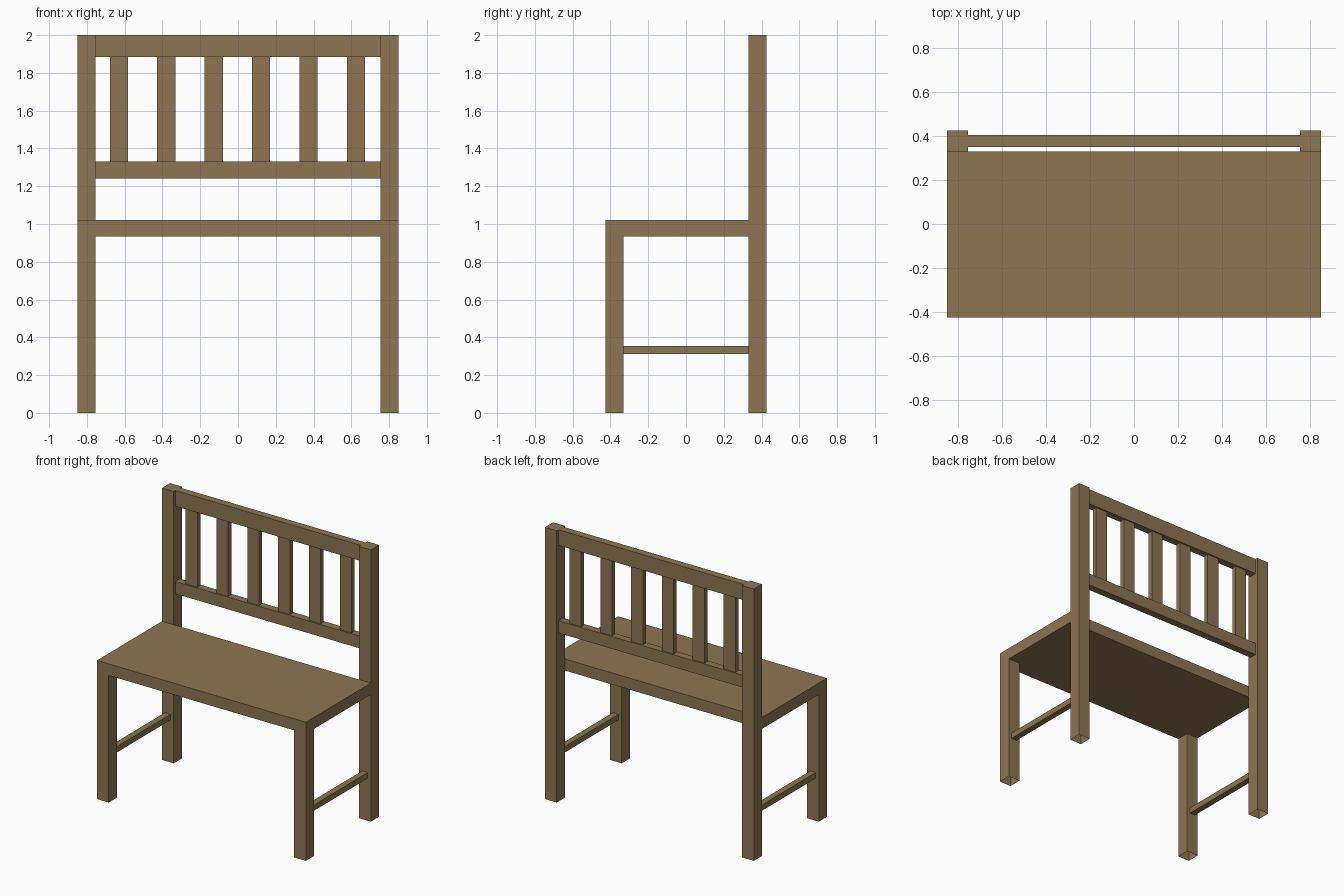
import bpy, bmesh

if "Cube" in bpy.data.objects:
    bpy.data.objects.remove(bpy.data.objects["Cube"])

wood = bpy.data.materials.new("brown wood")
wood.diffuse_color = (0.27, 0.182, 0.086, 1.0)
wood.use_nodes = True
wood.node_tree.nodes["Principled BSDF"].inputs["Base Color"].default_value = wood.diffuse_color


def box(name, x, y, z, open_axis=None, open_ends=()):
    """Box from (min, max) ranges; optionally drops the end faces on one axis."""
    bm = bmesh.new()
    bmesh.ops.create_cube(bm, size=1.0)
    for v in bm.verts:
        v.co = [lo + (c + 0.5) * (hi - lo) for c, (lo, hi) in zip(v.co, (x, y, z))]
    bm.normal_update()
    if open_axis is not None:
        gone = [f for f in bm.faces
                if any(f.normal[open_axis] * s > 0.9 for s in open_ends)]
        bmesh.ops.delete(bm, geom=gone, context='FACES')
    mesh = bpy.data.meshes.new(name)
    bm.to_mesh(mesh)
    bm.free()
    mesh.materials.append(wood)
    obj = bpy.data.objects.new(name, mesh)
    bpy.context.collection.objects.link(obj)
    return obj


W, D, T = 0.85, 0.425, 0.095        # half width, half depth, post thickness
SEAT_LOW, SEAT_TOP = 0.935, 1.02
RAIL_Y = (0.35, 0.405)

# Seat board, reaching back to the posts
box("seat", (-W, W), (-D, D - T), (SEAT_LOW, SEAT_TOP))

# Legs (hollow at the floor), tall back posts and side stretchers
for side, s in (("left", -1), ("right", 1)):
    x = tuple(sorted((s * W, s * (W - T))))
    box(side + "_front_leg", x, (-D, -D + T), (0, SEAT_LOW), 2, (-1, 1))
    box(side + "_back_post", x, (D - T, D), (0, 2.0), 2, (-1,))
    xs = tuple(sorted((s * 0.78, s * 0.825)))
    box(side + "_stretcher", xs, (-D + T, D - T), (0.312, 0.355), 1, (-1, 1))

# Backrest rails
box("top_rail", (-W + T, W - T), RAIL_Y, (1.885, 2.0), 0, (-1, 1))
box("lower_rail", (-W + T, W - T), RAIL_Y, (1.24, 1.33), 0, (-1, 1))

# Upright slats between the rails
for i in range(6):
    c = -0.003 + (i - 2.5) * 0.251
    box(f"slat_{i + 1}", (c - 0.048, c + 0.048), (0.36, 0.395), (1.33, 1.885), 2, (-1, 1))
